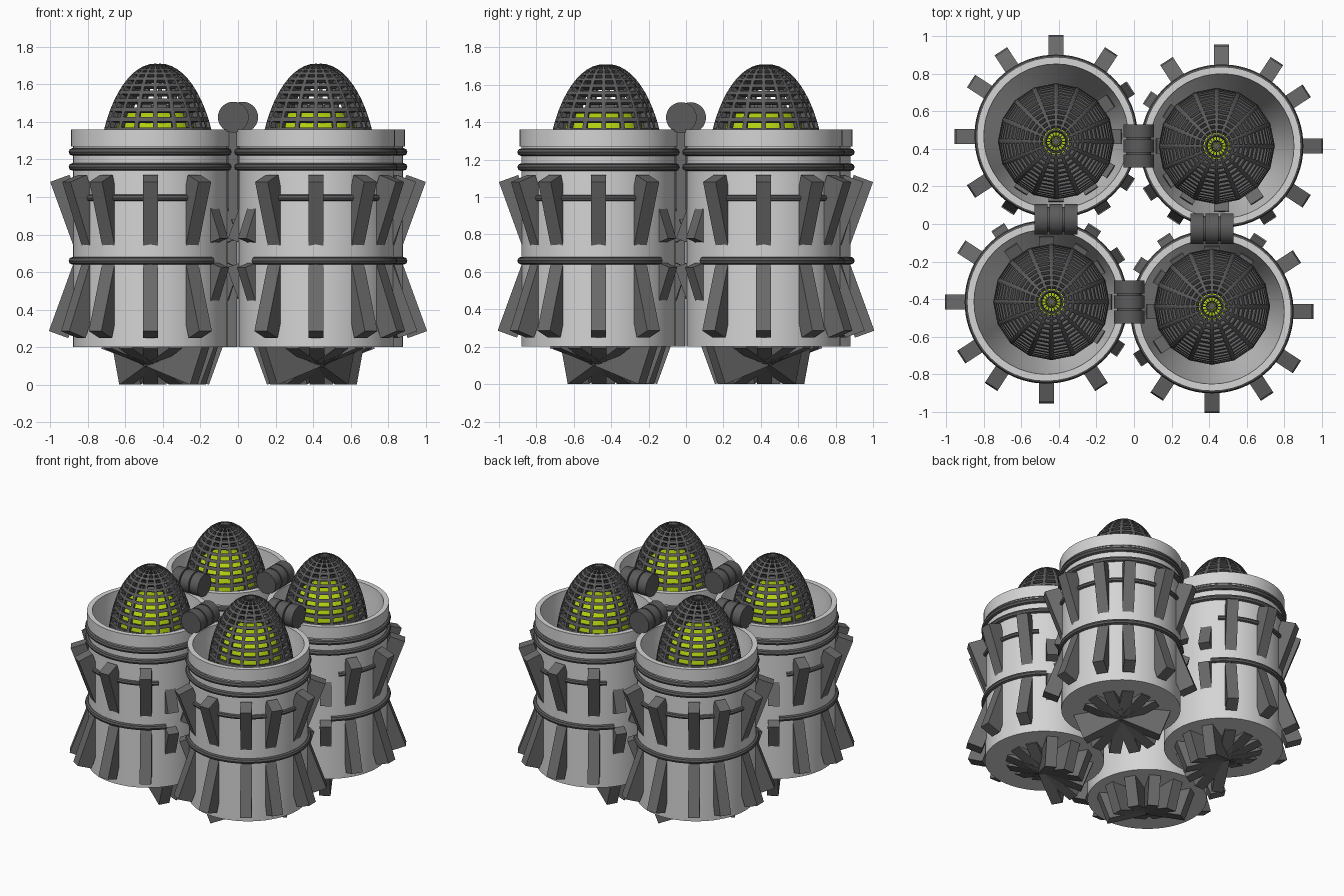
import bpy, bmesh, math
from mathutils import Matrix, Vector

if "Cube" in bpy.data.objects:
    bpy.data.objects.remove(bpy.data.objects["Cube"])

T, R = Matrix.Translation, Matrix.Rotation


def material(name, rgb):
    m = bpy.data.materials.new(name)
    m.diffuse_color = (*rgb, 1)
    m.use_nodes = True
    m.node_tree.nodes["Principled BSDF"].inputs["Base Color"].default_value = m.diffuse_color
    return m


SHELL = material("light grey metal", (0.66, 0.66, 0.66))
FIN = material("mid grey metal", (0.145, 0.145, 0.145))
RING = material("dark grey metal", (0.105, 0.105, 0.105))
CAGE = material("cage grey", (0.11, 0.11, 0.11))
GLOW = material("glowing green", (0.45, 0.62, 0.005))

CX, CY = -0.415, 0.467          # axis of the first tower
DX, DY = -0.415, 0.44           # axis of its dome
SX, SY = -0.42, 0.465           # axis of its foot vanes


def place(name, bm, mat, smooth=False):
    """Make four copies of a part, turned about the model's centre."""
    bmesh.ops.recalc_face_normals(bm, faces=bm.faces)
    me = bpy.data.meshes.new(name)
    bm.to_mesh(me)
    bm.free()
    me.materials.append(mat)
    out = []
    for k in range(4):
        ob = bpy.data.objects.new(f"{name}_{k + 1}", me)
        ob.matrix_world = R(k * math.pi / 2, 4, 'Z')
        bpy.context.collection.objects.link(ob)
        out.append(ob)
    if smooth:
        bpy.ops.object.select_all(action='DESELECT')
        out[0].select_set(True)
        bpy.context.view_layer.objects.active = out[0]
        bpy.ops.object.shade_smooth_by_angle(angle=math.radians(35))
    return out


def lathe(bm, profile, x, y, steps=48, closed=False, start=0, sweep=360):
    a = math.radians(start)
    pts = [bm.verts.new((r * math.cos(a) + x, r * math.sin(a) + y, z)) for r, z in profile]
    n = len(pts)
    edges = [bm.edges.new((pts[i], pts[(i + 1) % n])) for i in range(n if closed else n - 1)]
    bmesh.ops.spin(bm, geom=pts + edges, cent=(x, y, 0), axis=(0, 0, 1),
                   angle=math.radians(sweep), steps=steps, use_duplicate=False)
    bmesh.ops.remove_doubles(bm, verts=bm.verts, dist=0.0002)


def box(bm, size, mat):
    bmesh.ops.create_cube(bm, size=1, matrix=mat @ Matrix.Diagonal((*size, 1)))


def fin(bm, x, y, angle, radius, z, size, tilt):
    """Box at a radius from an axis; positive tilt leans its top outward."""
    m = T((x, y, z)) @ R(math.radians(angle), 4, 'Z') @ T((radius, 0, 0))
    box(bm, size, m @ R(math.radians(tilt), 4, 'Y'))


# Tower with a funnel-shaped well and a slightly wider rim
bm = bmesh.new()
lathe(bm, [(0, 0.2), (0.412, 0.2), (0.412, 1.27), (0.422, 1.27), (0.422, 1.36),
           (0.385, 1.36), (0.38, 1.28), (0.30, 0.8), (0.27, 0.55), (0, 0.55)], CX, CY)
place("tower_shell", bm, SHELL, True)

# Round hoops: the upper two go all round, the lower two only the outer side
bm = bmesh.new()
for z, half in ((0.66, 97), (0.995, 90), (1.16, 180), (1.24, 180)):
    t = 0.02 if z != 0.995 else 0.017
    lathe(bm, [(0.415 + t * math.cos(a * math.pi / 4), z + t * math.sin(a * math.pi / 4))
               for a in range(8)], CX, CY, closed=True, start=135 - half, sweep=2 * half)
place("tower_hoops", bm, RING, True)

# Angles of the fins round a tower; those facing the neighbours lean the other way
angles = [q + d for q in (0, 90, 180, 270) for d in (-33, 0, 33)]


def faces_inside(a):
    return math.cos(math.radians(a + 45)) > 0.2


# Two rows of leaning fins
for name, z, length, tilt in (("upper_fins", 0.93, 0.36, 20), ("lower_fins", 0.455, 0.40, -20)):
    bm = bmesh.new()
    for a in angles:
        flip = faces_inside(a)
        fin(bm, CX, CY, a, 0.355 if flip else 0.42, z, (0.11, 0.08, length),
            -tilt if flip else tilt)
    place(name, bm, FIN)

# Vanes under the floor meeting at the axis: deep on the inner side, shallow outside
bm = bmesh.new()
c, s = math.cos(math.radians(20)), math.sin(math.radians(20))
W, REACH = 0.28, 0.265
apex = REACH * s / c
for a in range(0, 360, 30):
    if faces_inside(a):
        L = 0.24
        mid = Vector((REACH + s * L / 2 - c * W / 2, c * L / 2 + s * W / 2))
        fin(bm, SX, SY, a, mid.x, mid.y, (W, 0.08, L), 20)
    else:
        L = 0.16
        mid = Vector((c * W / 2 - s * L / 2, apex + s * W / 2 + c * L / 2))
        fin(bm, SX, SY, a, mid.x, mid.y, (W, 0.08, L), -20)
place("foot_vanes", bm, FIN)

# Lattice dome: inset every panel, cut it out, thicken the bars
bm = bmesh.new()
step = math.pi / 32
lathe(bm, [(0.31 * math.sin(i * step), 1.045 + 0.665 * math.cos(i * step)) for i in range(17)],
      DX, DY, steps=16)
bmesh.ops.recalc_face_normals(bm, faces=bm.faces)
panels = list(bm.faces)
for f in panels:
    rim = min(0.012, 0.22 * min(e.calc_length() for e in f.edges))
    bmesh.ops.inset_individual(bm, faces=[f], thickness=rim, use_even_offset=True)
bmesh.ops.delete(bm, geom=panels, context='FACES')
for ob in place("dome_cage", bm, CAGE):
    m = ob.modifiers.new("bar depth", 'SOLIDIFY')
    m.thickness = 0.03
    m.offset = -1

# Glowing core inside the dome
bm = bmesh.new()
lathe(bm, [(0, 1.475), (0.07, 1.472), (0.13, 1.46), (0.17, 1.43), (0.20, 1.39), (0.225, 1.32),
           (0.24, 1.22), (0.245, 1.05), (0, 1.05)], DX, DY, steps=32)
place("glow_core", bm, GLOW, True)

# Clamp rollers between neighbouring towers
bm = bmesh.new()
for dx, r, w in ((-0.08, 0.082, 0.07), (0, 0.082, 0.07), (0.08, 0.082, 0.07), (0, 0.065, 0.22)):
    bmesh.ops.create_cone(bm, cap_ends=True, segments=32, radius1=r, radius2=r, depth=w,
                          matrix=T((-0.415 + dx, 0.025, 1.425)) @ R(math.pi / 2, 4, 'Y'))
place("clamp_roller", bm, RING, True)

# Posts carrying the rollers
bm = bmesh.new()
box(bm, (0.08, 0.05, 0.5), T((-0.415, 0.025, 1.13)))
place("clamp_post", bm, FIN)
